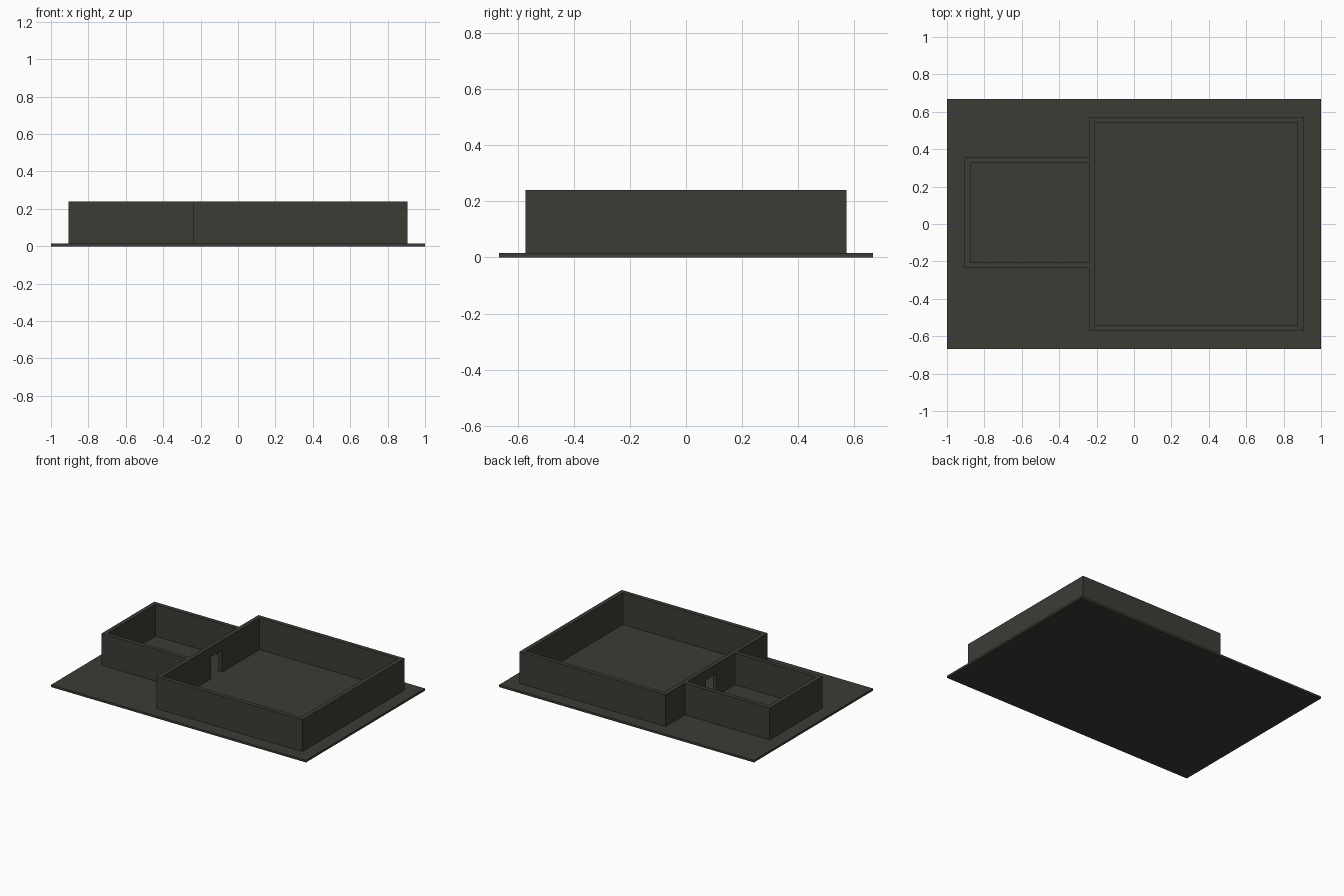
import bpy, bmesh

if "Cube" in bpy.data.objects:
    bpy.data.objects.remove(bpy.data.objects["Cube"])

BASE_TOP, WALL_TOP = 0.015, 0.24
T = 0.03  # wall thickness

mat = bpy.data.materials.new("dark olive grey")
mat.diffuse_color = (0.046, 0.045, 0.037, 1)
mat.use_nodes = True
mat.node_tree.nodes["Principled BSDF"].inputs["Base Color"].default_value = mat.diffuse_color


def prism(name, outline, z0, z1, helper=False):
    """Extrude a flat outline from z0 up to z1."""
    bm = bmesh.new()
    face = bm.faces.new([bm.verts.new((x, y, z0)) for x, y in outline])
    up = bmesh.ops.extrude_face_region(bm, geom=[face])["geom"]
    bmesh.ops.translate(bm, vec=(0, 0, z1 - z0),
                        verts=[v for v in up if isinstance(v, bmesh.types.BMVert)])
    bmesh.ops.recalc_face_normals(bm, faces=bm.faces)
    mesh = bpy.data.meshes.new(name)
    bm.to_mesh(mesh)
    bm.free()
    mesh.materials.append(mat)
    ob = bpy.data.objects.new(name, mesh)
    bpy.context.collection.objects.link(ob)
    ob.hide_render = helper
    return ob


def rect(x0, x1, y0, y1):
    return [(x0, y0), (x1, y0), (x1, y1), (x0, y1)]


def cut(ob, cutter):
    """Subtract the cutter, apply the result and remove the cutter."""
    mod = ob.modifiers.new("cut", 'BOOLEAN')
    mod.operation, mod.solver, mod.object = 'DIFFERENCE', 'EXACT', cutter
    bpy.context.view_layer.objects.active = ob
    bpy.ops.object.modifier_apply(modifier=mod.name)
    bpy.data.objects.remove(cutter)


# ground slab
prism("base_slab", rect(-1, 1, -0.667, 0.667), 0, BASE_TOP)

# large room: hollow box with a doorway in its left wall
X0, X1, Y = -0.24, 0.905, 0.572
large = prism("large_room_walls", rect(X0, X1, -Y, Y), BASE_TOP, WALL_TOP)
cut(large, prism("room_cutter", rect(X0 + T, X1 - T, -Y + T, Y - T), -0.1, 0.4, True))
cut(large, prism("door_cutter", rect(X0 - 0.05, X0 + T + 0.05, 0.0, 0.12), -0.1, 0.17, True))

# small room: U-shaped wall butting against the large room
A, B0, B1 = -0.905, -0.235, 0.355
prism("small_room_walls",
      [(X0, B0), (X0, B0 + T), (A + T, B0 + T), (A + T, B1 - T),
       (X0, B1 - T), (X0, B1), (A, B1), (A, B0)], BASE_TOP, WALL_TOP)
